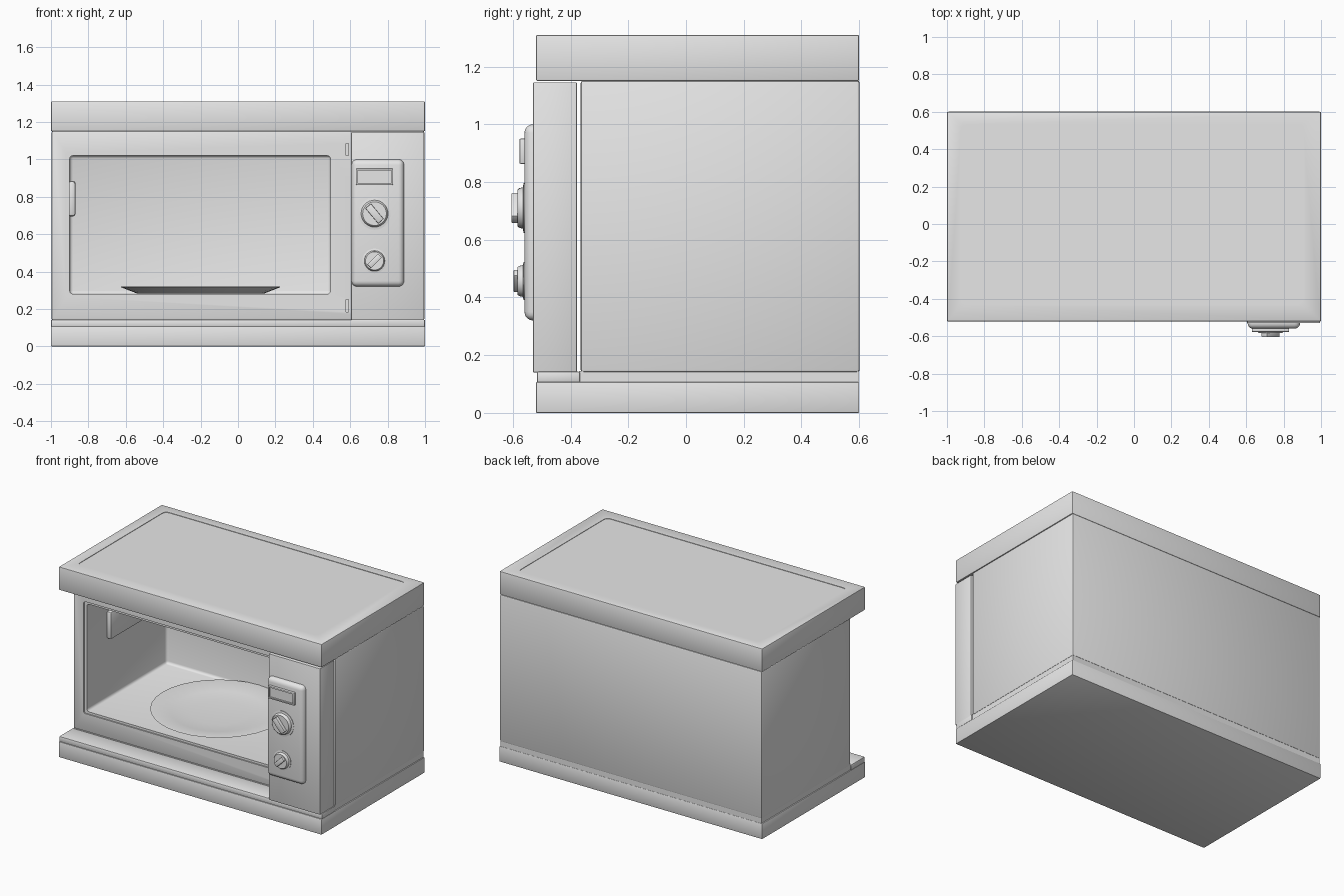
import bpy, bmesh, math
from mathutils import Matrix, Vector

cube = bpy.data.objects.get("Cube")
if cube:
    bpy.data.objects.remove(cube, do_unlink=True)

grey = bpy.data.materials.new("plain grey")
grey.use_nodes = True
GREY = (0.8, 0.8, 0.8, 1)
grey.diffuse_color = GREY
grey.node_tree.nodes["Principled BSDF"].inputs["Base Color"].default_value = GREY


def finish(name, bm, smooth=True):
    bmesh.ops.recalc_face_normals(bm, faces=bm.faces)
    mesh = bpy.data.meshes.new(name)
    bm.to_mesh(mesh)
    bm.free()
    mesh.materials.append(grey)
    ob = bpy.data.objects.new(name, mesh)
    bpy.context.collection.objects.link(ob)
    if smooth:
        shade(ob)
    return ob


def shade(ob):
    bpy.ops.object.select_all(action="DESELECT")
    ob.select_set(True)
    bpy.context.view_layer.objects.active = ob
    bpy.ops.object.shade_smooth_by_angle(angle=math.radians(35))


def box(name, x, y, z, bevel=0.0, segments=2, axis=None, turn=0.0):
    """Box between x, y, z ranges; axis limits the bevel to edges along it."""
    bm = bmesh.new()
    bmesh.ops.create_cube(bm, size=1)
    size = Vector(r[1] - r[0] for r in (x, y, z))
    mid = Vector((r[0] + r[1]) / 2 for r in (x, y, z))
    bmesh.ops.scale(bm, vec=size, verts=bm.verts)
    if bevel:
        edges = [e for e in bm.edges if axis is None
                 or abs(e.verts[0].co[axis] - e.verts[1].co[axis]) > 1e-5]
        bmesh.ops.bevel(bm, geom=edges, offset=bevel, segments=segments,
                        profile=0.5, affect="EDGES", clamp_overlap=True)
    bmesh.ops.transform(bm, matrix=Matrix.Translation(mid) @ Matrix.Rotation(turn, 4, "Y"),
                        verts=bm.verts)
    return finish(name, bm)


def lathe(name, profile, matrix, steps):
    """Spin an (radius, height) profile around its own z axis."""
    bm = bmesh.new()
    verts = [bm.verts.new((r, 0, h)) for r, h in profile]
    edges = [bm.edges.new(pair) for pair in zip(verts, verts[1:])]
    bmesh.ops.spin(bm, geom=verts + edges, cent=(0, 0, 0), axis=(0, 0, 1),
                   angle=math.tau, steps=steps, use_merge=True)
    bmesh.ops.remove_doubles(bm, verts=bm.verts, dist=1e-4)
    bmesh.ops.transform(bm, matrix=matrix, verts=bm.verts)
    return finish(name, bm)


def cut(ob, *cutters):
    for cutter in cutters:
        cutter.hide_render = True
        mod = ob.modifiers.new("cut", "BOOLEAN")
        mod.operation = "DIFFERENCE"
        mod.solver = "EXACT"
        mod.object = cutter
        bpy.context.view_layer.objects.active = ob
        bpy.ops.object.modifier_apply(modifier=mod.name)
        bpy.data.objects.remove(cutter, do_unlink=True)
    shade(ob)


# Base and the two strips standing on it
box("base", (-1, 1), (-0.52, 0.6), (0, 0.107), 0.004)
box("front_strip", (-1, 1), (-0.517, -0.367), (0.105, 0.143), 0.006)
box("rear_strip", (-0.993, 0.993), (-0.37, 0.598), (0.105, 0.145))

# Overhanging top slab with a shallow rounded panel in it
top = box("top_slab", (-1, 1), (-0.52, 0.6), (1.15, 1.31), 0.006)
cut(top, box("top_cutter", (-0.925, 0.905), (-0.43, 0.53), (1.307, 1.4), 0.03, 3, 2))

# Housing with the cooking chamber, its front rebate and the latch slots
housing = box("housing", (-0.997, 0.997), (-0.365, 0.602), (0.14, 1.152), 0.01)
cutters = [
    box("rebate_cutter", (-0.92, 0.51), (-0.5, -0.357), (0.265, 1.035), 0.012, 2, 1),
    box("chamber_cutter", (-0.9, 0.495), (-0.5, 0.51), (0.28, 1.02), 0.018, 3),
]
for z in (0.185, 1.02):
    cutters.append(box("slot_cutter", (0.578, 0.592), (-0.5, -0.32), (z, z + 0.065)))
cut(housing, *cutters)
box("vent_cover", (-0.91, -0.868), (-0.14, 0.23), (0.695, 0.885), 0.015, 2)

# Turntable dish
lathe("dish", [(0, 0.003), (0.34, 0.003), (0.43, 0.038), (0.42, 0.04),
               (0.3, 0.02), (0.18, 0.011), (0, 0.01)],
      Matrix.Translation((-0.2, 0.08, 0.28)), 32)

# Control column, standing just clear of the housing
box("control_column", (0.605, 0.995), (-0.53, -0.378), (0.14, 1.145), 0.003)
box("control_panel", (0.607, 0.888), (-0.56, -0.48), (0.32, 1.0), 0.03, 4)

# Display frame with sunken screen
display = box("display", (0.63, 0.83), (-0.577, -0.55), (0.863, 0.95), 0.004)
cut(display, box("screen_cutter", (0.64, 0.82), (-0.7, -0.566), (0.873, 0.94)))

# Knobs: flange, round body and slanted grip
for name, z, r, turn, tip in (("upper", 0.71, 0.072, 50, -0.605),
                              ("lower", 0.457, 0.055, -45, -0.598)):
    place = Matrix.Translation((0.73, -0.55, z)) @ Matrix.Rotation(math.pi / 2, 4, "X")
    lathe(name + "_knob", [(0, 0), (r * 1.2, 0), (r * 1.2, 0.013), (r, 0.015),
                           (r * 0.95, 0.028), (r * 0.88, 0.033), (0, 0.033)], place, 32)
    box(name + "_grip", (0.73 - r * 0.74, 0.73 + r * 0.74), (tip, -0.57),
        (z - r * 0.27, z + r * 0.27), 0.004, 2, None, math.radians(turn))
